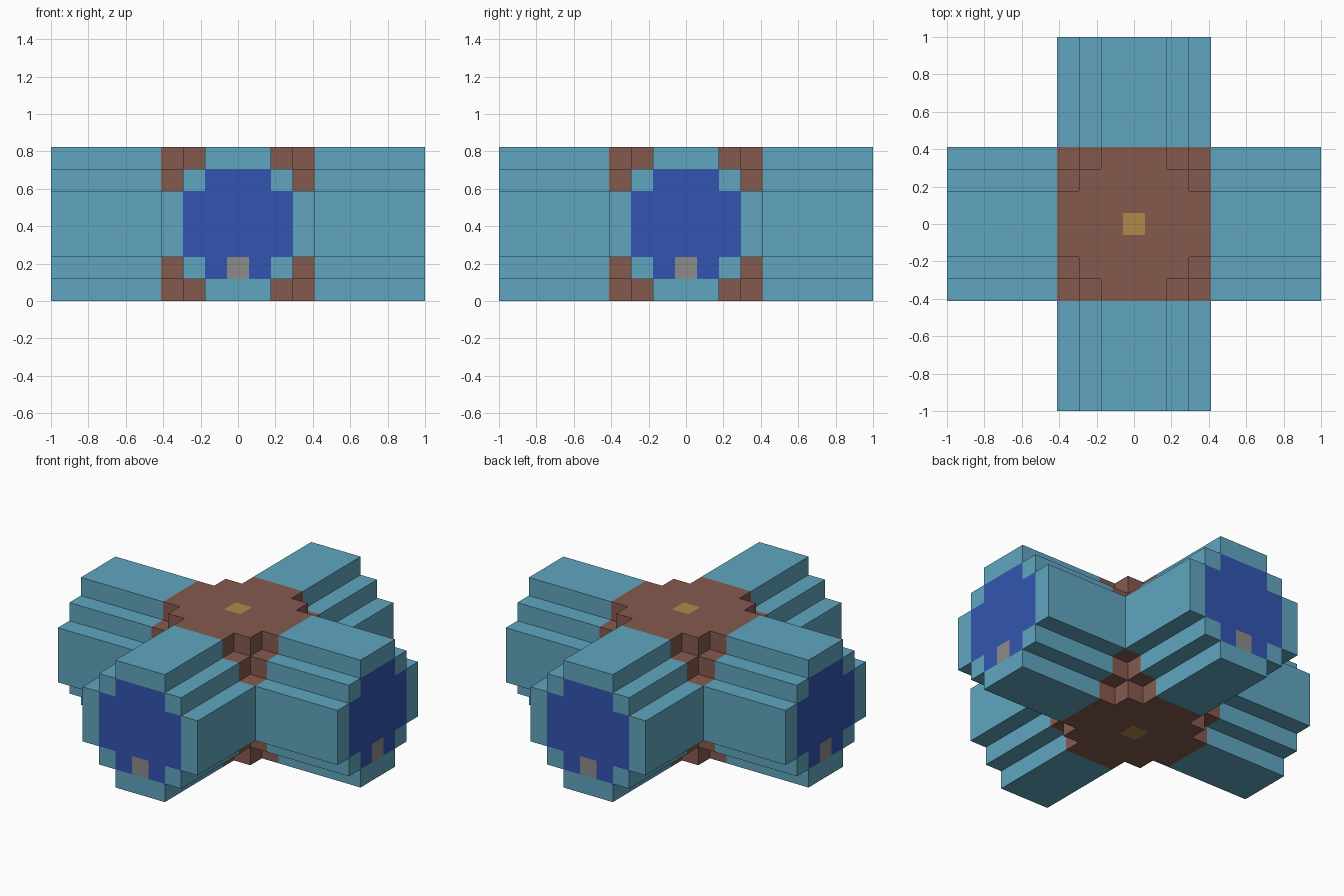
import bpy
import bmesh
from math import radians
from mathutils import Vector

if "Cube" in bpy.data.objects:
    bpy.data.objects.remove(bpy.data.objects["Cube"])

UNIT = 2 / 17      # edge of one block
CORE = 3           # core reaches 3 blocks either side of its middle block
REACH = 8          # arms reach 8 blocks out


def material(name, rgb):
    mat = bpy.data.materials.new(name)
    mat.use_nodes = True
    colour = (*rgb, 1)
    mat.diffuse_color = colour
    mat.node_tree.nodes["Principled BSDF"].inputs["Base Color"].default_value = colour
    return mat


TEAL, BROWN, BLUE, GREY, GOLD = range(5)
MATERIALS = [
    material("teal shell", (0.117, 0.381, 0.521)),
    material("brown core", (0.235, 0.102, 0.076)),
    material("deep blue panel", (0.033, 0.091, 0.434)),
    material("grey latch", (0.262, 0.262, 0.262)),
    material("gold cap", (0.434, 0.254, 0.065)),
]


def disc(a, b, radius=CORE):
    """Stepped round section made of whole blocks."""
    a, b = abs(a), abs(b)
    return max(a, b) <= radius and a + b <= radius + 1


def solid(x, y, z):
    """Two crossing horizontal bars and a short upright drum."""
    return ((disc(y, z) and abs(x) <= REACH)
            or (disc(x, z) and abs(y) <= REACH)
            or (disc(x, y) and abs(z) <= CORE))


def core_colour(cell, normal):
    # Gold square in the middle of the top and the underside
    return GOLD if cell[0] == cell[1] == 0 and normal.z else BROWN


def arm_colour(cell, normal):
    axis = 0 if abs(cell[0]) > CORE else 1
    side, height = cell[1 - axis], cell[2]
    if not normal[axis]:
        return TEAL
    # Arm end: grey latch low on a stepped blue panel with a teal rim
    if side == 0 and height == -2:
        return GREY
    return BLUE if disc(side, height, 2) and abs(side) + abs(height) < 4 else TEAL


NORMALS = [Vector([s if i == axis else 0 for i in range(3)])
           for axis in range(3) for s in (-1, 1)]


def block_part(name, belongs, colour):
    """Outer skin of the blocks in one part, merged into large flat faces."""
    bm = bmesh.new()
    span = range(-REACH, REACH + 1)
    cells = [(x, y, z) for x in span for y in span for z in range(-CORE, CORE + 1)
             if belongs(x, y) and solid(x, y, z)]
    for cell in cells:
        centre = Vector(cell)
        for n in NORMALS:
            if solid(*(centre + n)):
                continue
            u = Vector((n.y, n.z, n.x))
            v = n.cross(u)
            corners = [centre + (n + u * a + v * b) / 2
                       for a, b in ((-1, -1), (1, -1), (1, 1), (-1, 1))]
            face = bm.faces.new([bm.verts.new((c + Vector((0, 0, CORE + 0.5))) * UNIT)
                                 for c in corners])
            face.material_index = colour(cell, n)
    bmesh.ops.remove_doubles(bm, verts=bm.verts, dist=UNIT / 100)
    bmesh.ops.dissolve_limit(bm, angle_limit=radians(1), verts=bm.verts,
                             edges=bm.edges, delimit={'MATERIAL'})
    mesh = bpy.data.meshes.new(name)
    bm.to_mesh(mesh)
    bm.free()
    for mat in MATERIALS:
        mesh.materials.append(mat)
    bpy.context.collection.objects.link(bpy.data.objects.new(name, mesh))


# Central hub
block_part("core", lambda x, y: max(abs(x), abs(y)) <= CORE, core_colour)

# Four arms
block_part("left_arm", lambda x, y: x > CORE, arm_colour)
block_part("right_arm", lambda x, y: x < -CORE, arm_colour)
block_part("back_arm", lambda x, y: y > CORE, arm_colour)
block_part("front_arm", lambda x, y: y < -CORE, arm_colour)
